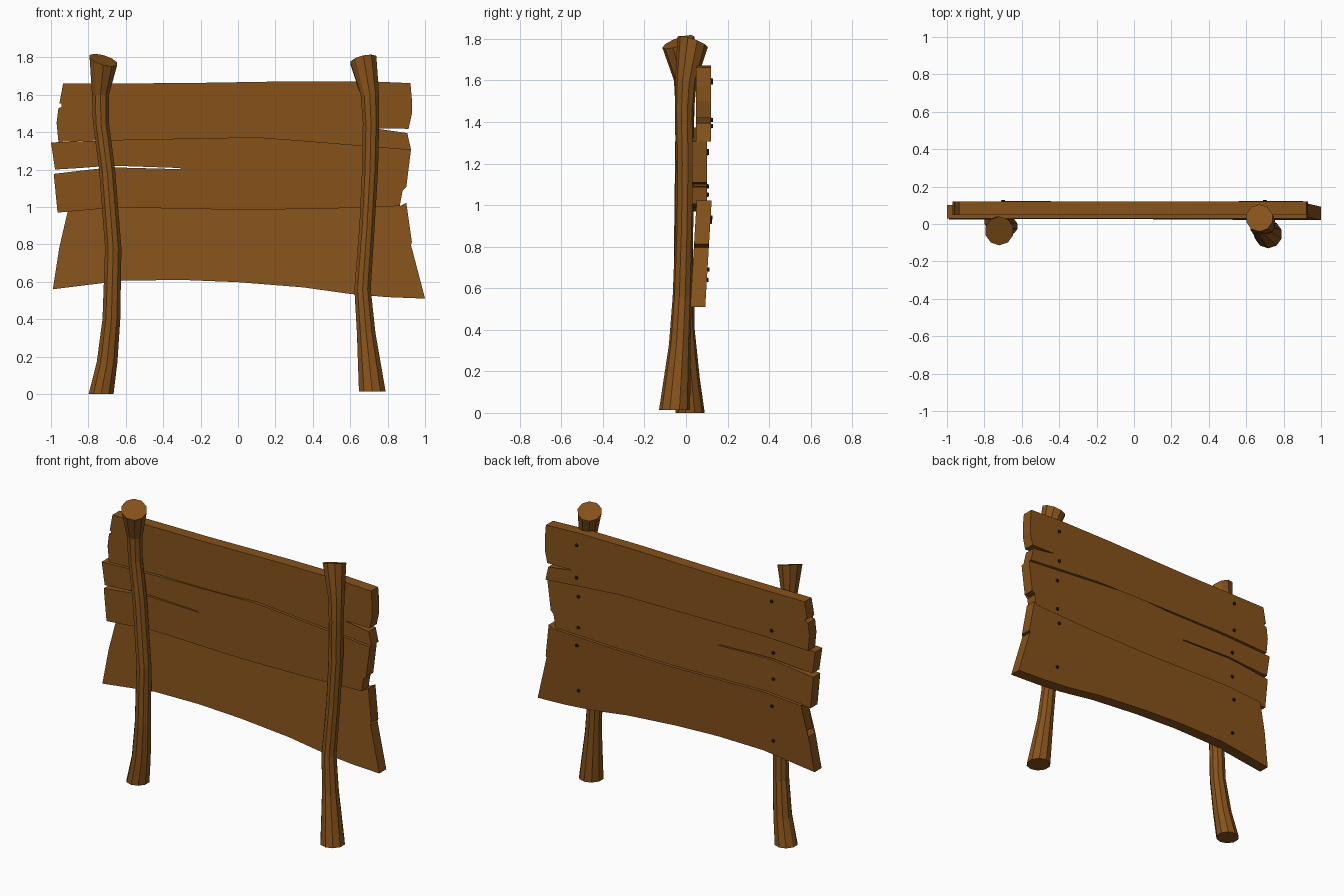
import bpy, bmesh, math
from mathutils import Matrix


def material(name, rgb):
    m = bpy.data.materials.new(name)
    m.diffuse_color = (*rgb, 1)
    return m


wood = material("wood", (0.24, 0.085, 0.011))
dark = material("dark_iron", (0.03, 0.012, 0.006))


def finish(bm, name, mat):
    bmesh.ops.recalc_face_normals(bm, faces=bm.faces)
    me = bpy.data.meshes.new(name)
    bm.to_mesh(me)
    bm.free()
    me.materials.append(mat)
    ob = bpy.data.objects.new(name, me)
    bpy.context.collection.objects.link(ob)
    return ob


# Crooked log: rings (x, y, z, radius), flared ends, tilted top cut
def post(name, rings, tilt, sides=10):
    bm = bmesh.new()
    loops = []
    for i, (x, y, z, r) in enumerate(rings):
        a, b = tilt if i == len(rings) - 1 else (0, 0)
        loop = []
        for k in range(sides):
            t = 2 * math.pi * (k + 0.5) / sides
            dx, dy = r * math.cos(t), r * math.sin(t)
            loop.append(bm.verts.new((x + dx, y + dy, z + a * dx + b * dy)))
        loops.append(loop)
    for lo, hi in zip(loops, loops[1:]):
        for k in range(sides):
            n = (k + 1) % sides
            bm.faces.new((lo[k], lo[n], hi[n], hi[k]))
    bm.faces.new(loops[0])
    bm.faces.new(loops[-1])
    return finish(bm, name, wood)


post("left_post", [
    (-0.732, 0.02, 0.0, 0.070), (-0.70, 0.008, 0.17, 0.058),
    (-0.677, -0.008, 0.40, 0.050), (-0.667, -0.012, 0.78, 0.046),
    (-0.70, -0.008, 1.20, 0.045), (-0.733, -0.005, 1.45, 0.045),
    (-0.735, -0.01, 1.60, 0.048), (-0.72, -0.037, 1.785, 0.077)], (-0.27, 0.35))
post("right_post", [
    (0.718, -0.055, 0.013, 0.075), (0.685, -0.03, 0.33, 0.052),
    (0.666, -0.018, 0.56, 0.046), (0.69, -0.008, 0.90, 0.043),
    (0.706, -0.004, 1.20, 0.045), (0.711, -0.008, 1.45, 0.046),
    (0.705, 0.0, 1.60, 0.052), (0.67, 0.032, 1.785, 0.073)], (0.22, -0.35))

THICK = 0.072


# Plank: split outline in x/z, front face at y0 + slope * (z - 1)
def plank(name, outline, y0, slope=0.0):
    bm = bmesh.new()
    front = [bm.verts.new((x, y0 + slope * (z - 1), z)) for x, z in outline]
    back = [bm.verts.new((v.co.x, v.co.y + THICK, v.co.z)) for v in front]
    n = len(front)
    for i in range(n):
        j = (i + 1) % n
        bm.faces.new((front[i], front[j], back[j], back[i]))
    caps = [bm.faces.new(front), bm.faces.new(back)]
    bmesh.ops.triangulate(bm, faces=caps)
    return finish(bm, name, wood)


seam_high = [(-1.0, 1.345), (-0.6, 1.36), (-0.2, 1.36), (0.1, 1.373),
             (0.4, 1.35), (0.925, 1.307)]
seam_low = [(-0.965, 0.97), (-0.65, 0.998), (0, 0.985), (0.45, 0.99), (0.865, 1.005)]

plank("top_plank", [(-0.96, 1.348)] + seam_high[1:] + [
    (0.905, 1.395), (0.65, 1.408), (0.3, 1.422), (0.0, 1.442), (-0.33, 1.447),
    (0.0, 1.449), (0.3, 1.434), (0.65, 1.421), (0.912, 1.418),
    (0.93, 1.50), (0.93, 1.57), (0.922, 1.662), (0.7, 1.672), (0.3, 1.672),
    (-0.3, 1.662), (-0.935, 1.66), (-0.955, 1.553), (-0.83, 1.555), (-0.7, 1.568),
    (-0.45, 1.571), (-0.7, 1.563), (-0.83, 1.543), (-0.96, 1.53), (-0.97, 1.45)], 0.048)

plank("middle_plank", seam_low + [
    (0.88, 1.088), (0.7, 1.092), (0.35, 1.098), (0.7, 1.103), (0.9, 1.108)]
    + seam_high[::-1] + [
    (-0.978, 1.20), (-0.85, 1.208), (-0.68, 1.221), (-0.3, 1.208), (0.05, 1.192),
    (-0.3, 1.202), (-0.68, 1.212), (-0.85, 1.193), (-0.985, 1.177)], 0.03)

plank("bottom_plank", [
    (-0.99, 0.56), (-0.62, 0.606), (-0.3, 0.61), (0, 0.598), (0.35, 0.57),
    (0.6, 0.535), (0.8, 0.518), (1.0, 0.51),
    (0.925, 0.797), (0.75, 0.778), (0.58, 0.782), (0.35, 0.813), (0.58, 0.79),
    (0.75, 0.789), (0.93, 0.812), (0.9, 1.022), (0.865, 1.005),
    (0.45, 0.99), (0, 0.985), (-0.65, 0.998), (-0.91, 0.979),
    (-0.935, 0.813), (-0.85, 0.818), (-0.935, 0.802), (-0.955, 0.785)], 0.05, 0.06)


# Nail heads on the back, one column behind each post
def nails(name, x, heights):
    bm = bmesh.new()
    for z in heights:
        y = 0.048 if z > 1.37 else 0.03 if z > 1.0 else 0.05 + 0.06 * (z - 1)
        bmesh.ops.create_cone(
            bm, cap_ends=True, segments=8, radius1=0.012, radius2=0.009, depth=0.014,
            matrix=Matrix.Translation((x, y + THICK + 0.002, z))
            @ Matrix.Rotation(-math.pi / 2, 4, 'X'))
    return finish(bm, name, dark)


nails("left_nails", -0.70, (1.60, 1.41, 1.26, 1.09, 0.92, 0.69))
nails("right_nails", 0.70, (1.59, 1.38, 1.25, 1.05, 0.94, 0.64))
